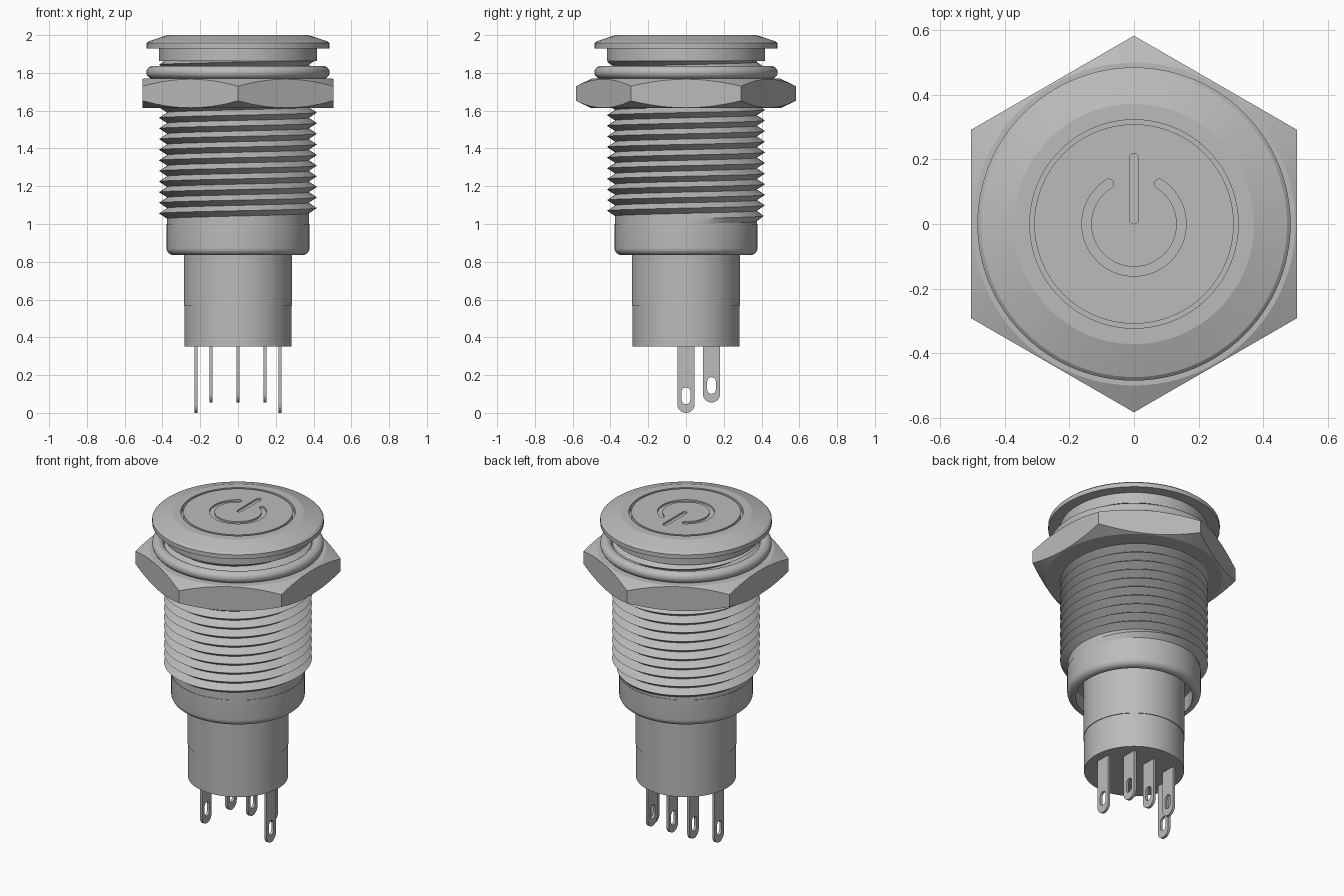
import bpy, bmesh
from math import sin, cos, pi, radians
from mathutils import Vector, Matrix

if "Cube" in bpy.data.objects:
    bpy.data.objects.remove(bpy.data.objects["Cube"])

SEG = 96
steel = bpy.data.materials.new("grey steel")
steel.use_nodes = True
GREY = (0.5, 0.5, 0.5, 1)
steel.diffuse_color = GREY
steel.node_tree.nodes["Principled BSDF"].inputs["Base Color"].default_value = GREY


def finish(bm, name, angle=30):
    bmesh.ops.remove_doubles(bm, verts=bm.verts, dist=1e-5)
    bmesh.ops.recalc_face_normals(bm, faces=bm.faces)
    mesh = bpy.data.meshes.new(name)
    bm.to_mesh(mesh)
    bm.free()
    mesh.materials.append(steel)
    obj = bpy.data.objects.new(name, mesh)
    bpy.context.collection.objects.link(obj)
    smooth(obj, angle)
    return obj


def smooth(obj, angle=30):
    bpy.ops.object.select_all(action='DESELECT')
    obj.select_set(True)
    bpy.context.view_layer.objects.active = obj
    bpy.ops.object.shade_smooth_by_angle(angle=radians(angle))


def spin(profile):
    """Revolve (radius, z) points about the z axis."""
    bm = bmesh.new()
    vs = [bm.verts.new((r, 0, z)) for r, z in profile]
    es = [bm.edges.new(p) for p in zip(vs, vs[1:])]
    bmesh.ops.spin(bm, geom=vs + es, cent=(0, 0, 0), axis=(0, 0, 1),
                   angle=2 * pi, steps=SEG, use_merge=True)
    bmesh.ops.remove_doubles(bm, verts=bm.verts, dist=1e-5)
    return bm


def ribbon(path, half, depth):
    """Round-ended flat strip along a 2D path, extruded upward by depth."""
    pts = [Vector(p) for p in path]
    outline = []
    for line in (pts, pts[::-1]):
        for i, p in enumerate(line):
            d = (line[min(i + 1, len(line) - 1)] - line[max(i - 1, 0)]).normalized()
            side = Vector((d.y, -d.x))
            outline.append(p + side * half)
        for j in range(1, 12):
            a = pi * j / 12
            outline.append(line[-1] + (side * cos(a) + d * sin(a)) * half)
    bm = bmesh.new()
    face = bm.faces.new([bm.verts.new((p.x, p.y, 0)) for p in outline])
    ext = bmesh.ops.extrude_face_region(bm, geom=[face])
    bmesh.ops.translate(bm, vec=(0, 0, depth),
                        verts=[v for v in ext["geom"] if isinstance(v, bmesh.types.BMVert)])
    return bm


def carve(obj, cutter):
    mod = obj.modifiers.new("carve", 'BOOLEAN')
    mod.operation = 'DIFFERENCE'
    mod.solver = 'EXACT'
    mod.object = cutter
    bpy.context.view_layer.objects.active = obj
    bpy.ops.object.modifier_apply(modifier=mod.name)
    bpy.data.objects.remove(cutter)
    smooth(obj)


# Bezel head with neck and the groove around the button
finish(spin([(0, 1.97), (0.323, 1.97), (0.323, 2), (0.372, 2), (0.474, 1.967),
             (0.485, 1.957), (0.485, 1.93), (0.419, 1.93), (0.419, 1.863), (0, 1.863)]),
       "bezel_head", 15)

# Button cap with engraved power symbol
cap = finish(spin([(0, 1.96), (0.309, 1.96), (0.309, 2), (0, 2)]), "button_cap")
arc = [(0.147 * cos(radians(a)), 0.147 * sin(radians(a))) for a in range(122, 419, 4)]
for path, half in ((arc, 0.0145), ([(0, 0.015), (0, 0.204)], 0.0145)):
    bm = ribbon(path, half, 0.03)
    bmesh.ops.translate(bm, verts=bm.verts, vec=(0, 0, 1.99))
    carve(cap, finish(bm, "symbol_cutter"))

# Helical thread over a plain core
ROOT, PEAK, PITCH, BASE = 0.375, 0.418, 0.0562, 1.0
finish(spin([(0, 0.98), (ROOT, 0.98), (ROOT, 1.88), (0, 1.88)]), "thread_core")
bm = bmesh.new()
rows = []
for k in range(int(SEG * 15.2)):
    a, z = 2 * pi * k / SEG, BASE + PITCH * k / SEG
    tip = ROOT + (PEAK - ROOT) * min(1, k / (SEG * 0.3))
    rows.append([bm.verts.new((r * cos(a), r * sin(a), z + h * PITCH))
                 for r, h in ((ROOT, 0), (tip, 0.5), (ROOT, 1))])
for lo, hi in zip(rows, rows[1:]):
    for i in (0, 1):
        bm.faces.new((lo[i], hi[i], hi[i + 1], lo[i + 1]))
finish(bm, "screw_thread")

# Sealing ring
bm = spin([(0.451 + 0.034 * cos(2 * pi * i / 20), 1.803 + 0.034 * sin(2 * pi * i / 20))
           for i in range(21)])
finish(bm, "sealing_ring", 60)

# Hex nut: a double-chamfered disc sliced by six planes
bm = spin([(0, 1.613), (0.5, 1.613), (0.62, 1.67), (0.62, 1.712), (0.5, 1.769), (0, 1.769)])
for i in range(6):
    n = Vector((cos(i * pi / 3), sin(i * pi / 3), 0))
    bmesh.ops.bisect_plane(bm, geom=bm.verts[:] + bm.edges[:] + bm.faces[:],
                           plane_co=n * 0.505, plane_no=n, clear_outer=True)
    bmesh.ops.holes_fill(bm, edges=[e for e in bm.edges if e.is_boundary], sides=0)
finish(bm, "hex_nut", 20)

# Collar with a rounded, hollow lower rim
rim = [(0.34 + 0.038 * sin(pi * i / 16), 0.873 - 0.038 * cos(pi * i / 16)) for i in range(9)]
finish(spin([(0, 0.93), (0.33, 0.93), (0.33, 0.835)] + rim + [(0.378, 1.0), (0, 1.0)]), "collar")

# Terminal housing with a fine seam step
finish(spin([(0, 0.352), (0.283, 0.352), (0.283, 0.568), (0.287, 0.568), (0.287, 0.95), (0, 0.95)]),
       "terminal_housing")

# Flat solder terminals, each with a slot
UPRIGHT = Matrix(((0, 0, 1), (1, 0, 0), (0, 1, 0))).to_4x4()


def upright_strip(name, x, y, low, high, half, thick):
    bm = ribbon([(y, low + half), (y, high - half)], half, thick)
    bmesh.ops.transform(bm, verts=bm.verts,
                        matrix=Matrix.Translation((x - thick / 2, 0, 0)) @ UPRIGHT)
    return finish(bm, name)


for i, (x, y, low) in enumerate(((-0.222, 0, 0), (0.222, 0, 0), (-0.143, 0.135, 0.055),
                                 (0, 0.135, 0.055), (0.143, 0.135, 0.055))):
    pin = upright_strip(f"terminal_{i + 1}", x, y, low, 0.45, 0.046, 0.016)
    carve(pin, upright_strip("slot_cutter", x, y, low + 0.046, low + 0.134, 0.023, 0.06))
